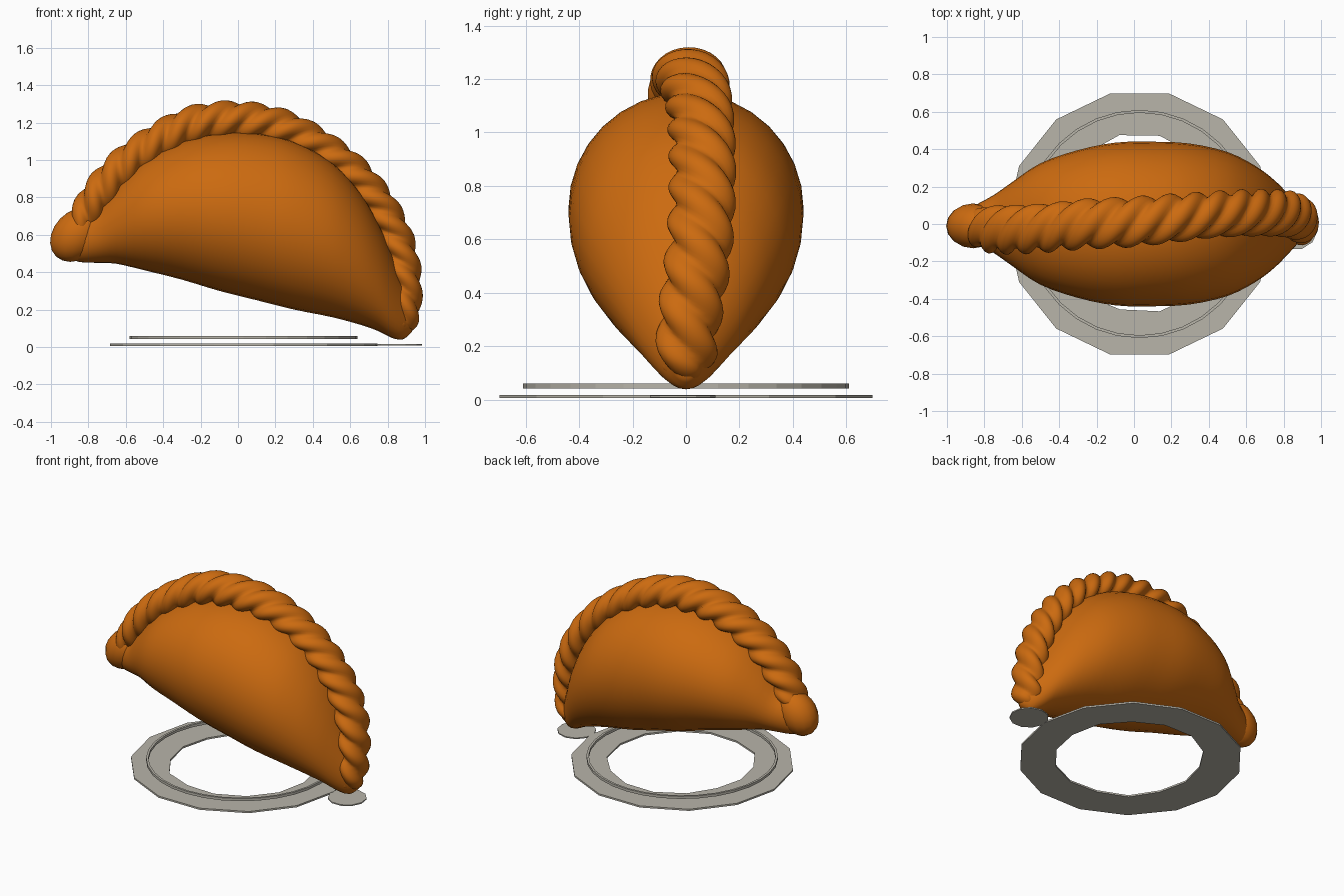
import bpy, bmesh, math, random
from mathutils import Vector

if "Cube" in bpy.data.objects:
    bpy.data.objects.remove(bpy.data.objects["Cube"])

random.seed(4)


def material(name, rgb):
    m = bpy.data.materials.new(name)
    m.diffuse_color = (*rgb, 1)
    m.use_nodes = True
    m.node_tree.nodes["Principled BSDF"].inputs["Base Color"].default_value = m.diffuse_color
    return m


crust = material("baked_crust", (0.60, 0.145, 0.005))
china = material("pale_grey_plate", (0.48, 0.46, 0.40))


def make_object(name, bm, mat, smooth_angle=None):
    bmesh.ops.recalc_face_normals(bm, faces=bm.faces)
    me = bpy.data.meshes.new(name)
    bm.to_mesh(me)
    bm.free()
    me.materials.append(mat)
    ob = bpy.data.objects.new(name, me)
    bpy.context.collection.objects.link(ob)
    if smooth_angle:
        bpy.ops.object.select_all(action='DESELECT')
        ob.select_set(True)
        bpy.context.view_layer.objects.active = ob
        bpy.ops.object.shade_smooth_by_angle(angle=math.radians(smooth_angle))
    return ob


def loft(sections, closed=False):
    """Skin a list of equal-length point loops; cap the ends unless closed."""
    bm = bmesh.new()
    rings = [[bm.verts.new(p) for p in s] for s in sections]
    n = len(rings[0])
    pairs = list(zip(rings, rings[1:]))
    if closed:
        pairs.append((rings[-1], rings[0]))
    for a, b in pairs:
        for i in range(n):
            j = (i + 1) % n
            bm.faces.new((a[i], a[j], b[j], b[i]))
    if not closed:
        bm.faces.new(rings[0])
        bm.faces.new(rings[-1])
    return bm


def spline(keys, steps):
    """Catmull-Rom samples through tuples of numbers."""
    pts = [Vector(k) for k in keys]
    pts = [2 * pts[0] - pts[1]] + pts + [2 * pts[-1] - pts[-2]]
    out = []
    for i in range(1, len(pts) - 2):
        a, b, c, d = pts[i - 1:i + 3]
        for k in range(steps):
            t = k / steps
            out.append(0.5 * (2 * b + (c - a) * t + (2 * a - 5 * b + 4 * c - d) * t * t
                              + (3 * b - a - 3 * c + d) * t ** 3))
    return out + [pts[-2]]


# Filled pastry body: oval sections along x (x, bottom z, top z, half width)
stations = [(-0.95, .49, .60, .04), (-0.85, .455, .68, .10), (-0.75, .45, .74, .155),
            (-0.65, .445, .86, .225), (-0.5, .41, 1.0, .325), (-0.3, .36, 1.10, .395),
            (-0.1, .30, 1.145, .435), (0.1, .25, 1.145, .44), (0.3, .20, 1.10, .43),
            (0.5, .16, .99, .385), (0.65, .12, .83, .31), (0.75, .085, .66, .235),
            (0.82, .05, .50, .165), (0.88, .04, .35, .10), (0.93, .08, .25, .05)]
body = []
for x, lo, hi, w in spline(stations, 3):
    body.append([(x, w * math.cos(a), (lo + hi) / 2 + (hi - lo) / 2 * math.sin(a))
                 for a in (math.tau * k / 32 for k in range(32))])
make_object("pastry_body", loft(body), crust, 50)

# Rope crimp: three-lobed section twisted along the arched seam (x, y, z, size)
path = [(-0.86, -.02, .60, .07), (-0.77, -.03, .77, .10), (-0.62, -.03, .95, .105),
        (-0.45, -.02, 1.08, .105), (-0.25, 0, 1.18, .108), (-0.03, .01, 1.21, .108),
        (0.2, .03, 1.18, .105), (0.4, .05, 1.09, .10), (0.6, .06, .94, .10),
        (0.75, .06, .76, .10), (0.84, .05, .58, .10), (0.88, .03, .42, .10),
        (0.892, .01, .27, .095), (0.88, 0, .14, .085), (0.86, 0, .06, .02)]
samples = spline(path, 14)
TURN = 0.45
rope, dist = [], 0.0
for i, p in enumerate(samples):
    pos = Vector(p[:3])
    a = Vector(samples[max(i - 1, 0)][:3])
    b = Vector(samples[min(i + 1, len(samples) - 1)][:3])
    dist += (pos - a).length
    tangent = (b - a).normalized()
    side = Vector((0, 1, 0))
    outward = side.cross(tangent)
    if outward.dot(pos - Vector((0, 0, .5))) < 0:
        outward = -outward
    loop = []
    for k in range(30):
        phi = math.tau * k / 30
        r = p[3] * (0.72 + 0.30 * abs(math.cos(1.5 * (phi - math.tau * dist / TURN))))
        loop.append(pos + outward * r * math.cos(phi) + side * 1.25 * r * math.sin(phi))
    rope.append(loop)
make_object("rope_crimp", loft(rope), crust, 50)

# Folded knob closing the left end of the crimp
bm = bmesh.new()
bmesh.ops.create_uvsphere(bm, u_segments=16, v_segments=10, radius=1)
for v in bm.verts:
    q = Vector((v.co.x * .14, v.co.y * .12, v.co.z * .145))
    v.co = q + Vector((-0.86, -.01, .60)) + Vector((q.z * .25, 0, 0))
make_object("left_end_knob", bm, crust, 60)


# Plate parts: rings with a rectangular section
def ring(name, inner, outer, z0, z1, n, jag=0.0):
    loops = []
    for k in range(n):
        a = math.tau * k / n
        c, s = math.cos(a), math.sin(a)
        ri = inner - random.uniform(0, jag)
        loops.append([(0.03 + r * c, r * s, z)
                      for r, z in ((ri, z0), (outer, z0), (outer, z1), (ri, z1))])
    return make_object(name, loft(loops, closed=True), china)


ring("plate_rim", 0.49, 0.715, 0.006, 0.018, 14, 0.04)
ring("plate_inner_ridge", 0.595, 0.61, 0.042, 0.060, 32)

# Small flat tab at the right of the plate
bm = bmesh.new()
bmesh.ops.create_cone(bm, cap_ends=True, segments=11, radius1=.125, radius2=.125, depth=.008)
for v in bm.verts:
    v.co += Vector((0.86, -0.015, 0.012))
make_object("plate_tab", bm, china)
